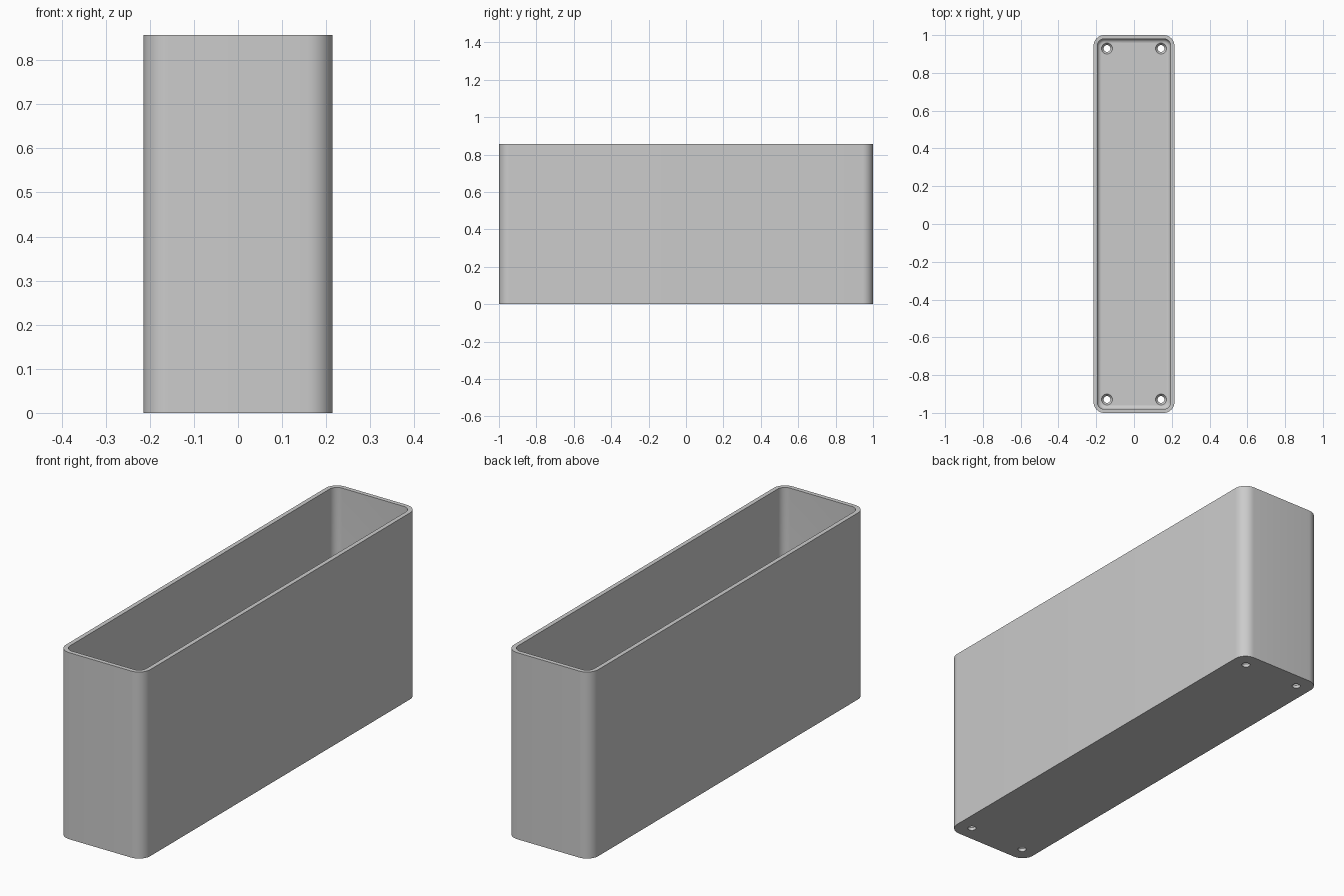
import bpy, bmesh, math
from mathutils import Vector

cube = bpy.data.objects.get("Cube")
if cube:
    bpy.data.objects.remove(cube, do_unlink=True)

HALF_X, HALF_Y, HEIGHT = 0.2143, 1.0, 0.857
RADIUS, WALL, FLOOR, FILLET = 0.057, 0.02, 0.028, 0.022
STEPS = 10

grey = bpy.data.materials.new("light grey plastic")
grey.use_nodes = True
colour = (0.6, 0.6, 0.6, 1)
grey.diffuse_color = colour
grey.node_tree.nodes["Principled BSDF"].inputs["Base Color"].default_value = colour


def rounded_ring(bm, inset, z):
    """Rounded rectangle of vertices, inset from the outer wall."""
    r = RADIUS - inset
    ring = []
    for i, (sx, sy) in enumerate([(1, 1), (-1, 1), (-1, -1), (1, -1)]):
        for k in range(STEPS + 1):
            a = math.pi / 2 * (i + k / STEPS)
            ring.append(bm.verts.new((sx * (HALF_X - RADIUS) + r * math.cos(a),
                                      sy * (HALF_Y - RADIUS) + r * math.sin(a), z)))
    return ring


def finish(bm, name):
    bmesh.ops.recalc_face_normals(bm, faces=bm.faces)
    mesh = bpy.data.meshes.new(name)
    bm.to_mesh(mesh)
    bm.free()
    mesh.materials.append(grey)
    obj = bpy.data.objects.new(name, mesh)
    bpy.context.collection.objects.link(obj)
    return obj


# Open box: outer wall, rim, inner wall, rounded inner floor edge
profile = [(0, 0), (0, HEIGHT), (WALL, HEIGHT)]
for k in range(7):
    a = math.pi / 2 * k / 6
    profile.append((WALL + FILLET * (1 - math.cos(a)),
                    FLOOR + FILLET * (1 - math.sin(a))))
bm = bmesh.new()
rings = [rounded_ring(bm, inset, z) for inset, z in profile]
for low, high in zip(rings, rings[1:]):
    for i in range(len(low)):
        j = (i + 1) % len(low)
        bm.faces.new((low[i], low[j], high[j], high[i]))
bm.faces.new(rings[0])
bm.faces.new(rings[-1])
box = finish(bm, "open_box")

# Countersunk screw holes in the floor corners
bm = bmesh.new()
for x in (-0.143, 0.143):
    for y in (-0.929, 0.929):
        circles = []
        for r, z in [(0.018, -0.02), (0.018, 0.014), (0.029, FLOOR), (0.029, FLOOR + 0.03)]:
            circles.append([bm.verts.new((x + r * math.cos(t * math.tau / 24),
                                          y + r * math.sin(t * math.tau / 24), z))
                            for t in range(24)])
        for low, high in zip(circles, circles[1:]):
            for i in range(24):
                j = (i + 1) % 24
                bm.faces.new((low[i], low[j], high[j], high[i]))
        bm.faces.new(circles[0])
        bm.faces.new(circles[-1])
cutter = finish(bm, "screw_hole_cutter")
cutter.hide_render = True

cut = box.modifiers.new("screw holes", 'BOOLEAN')
cut.operation = 'DIFFERENCE'
cut.solver = 'EXACT'
cut.object = cutter

# Apply the cut, then remove the helper and smooth the rounded faces
bpy.context.view_layer.objects.active = box
bpy.ops.object.select_all(action='DESELECT')
box.select_set(True)
bpy.ops.object.modifier_apply(modifier=cut.name)
bpy.data.objects.remove(cutter, do_unlink=True)
bpy.ops.object.shade_smooth_by_angle(angle=math.radians(30))
